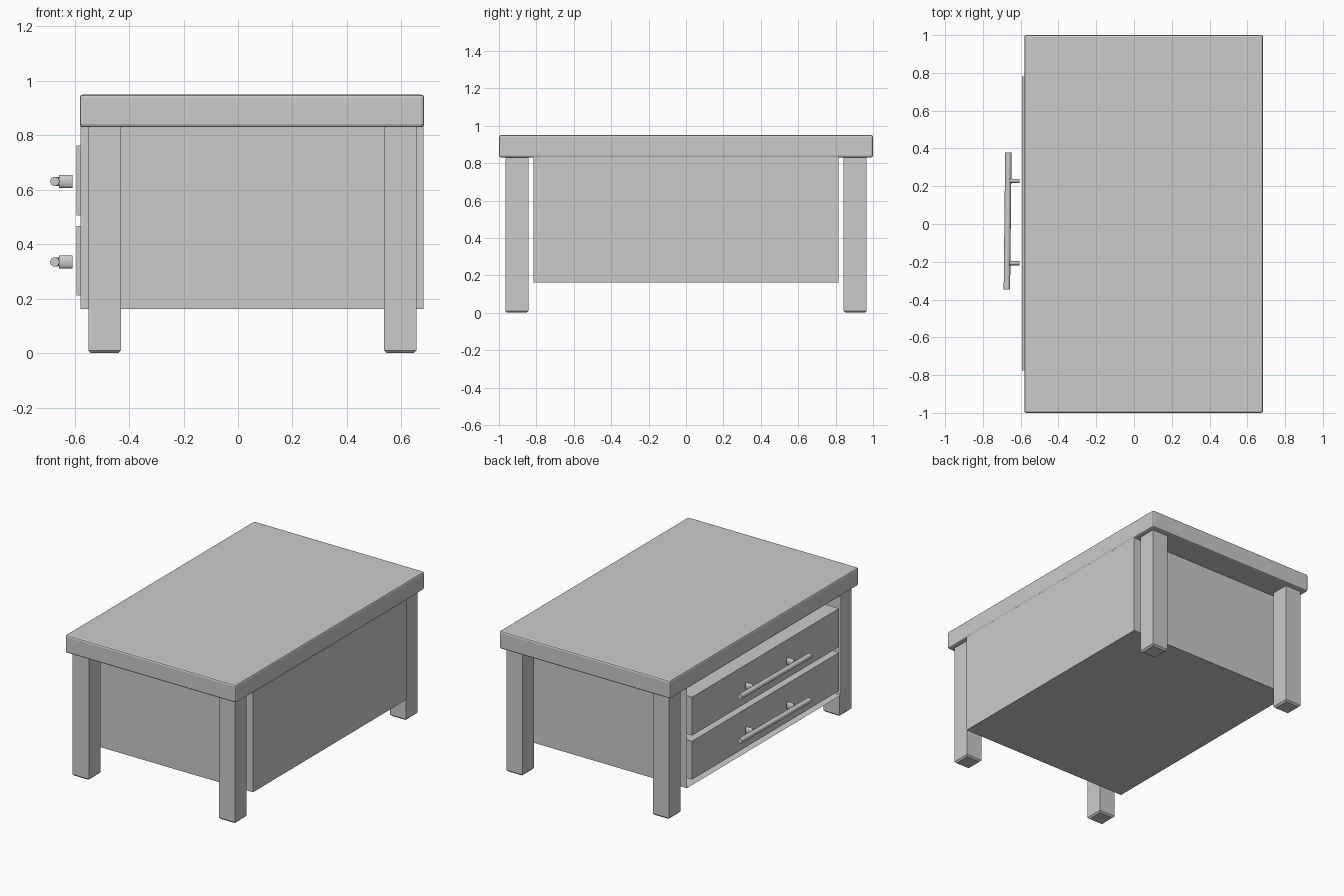
import bpy, bmesh
from math import radians, atan2
from mathutils import Matrix, Vector

if "Cube" in bpy.data.objects:
    bpy.data.objects.remove(bpy.data.objects["Cube"])


def finish(name, bm):
    bmesh.ops.recalc_face_normals(bm, faces=bm.faces)
    me = bpy.data.meshes.new(name)
    bm.to_mesh(me)
    bm.free()
    ob = bpy.data.objects.new(name, me)
    bpy.context.collection.objects.link(ob)
    return ob


def box_bm(lo, hi):
    lo, hi = Vector(lo), Vector(hi)
    bm = bmesh.new()
    size = hi - lo
    bmesh.ops.create_cube(bm, size=1, matrix=Matrix.Translation((lo + hi) / 2)
                          @ Matrix.Diagonal((*size, 1)))
    return bm


def rod(name, a, b, radius, sides, squash=1.0):
    """Cylinder from a to b; squash narrows it along y (for rods along x)."""
    a, b = Vector(a), Vector(b)
    d = b - a
    rot = d.to_track_quat('Z', 'Y').to_matrix().to_4x4()
    bm = bmesh.new()
    bmesh.ops.create_cone(bm, cap_ends=True, segments=sides, radius1=radius,
                          radius2=radius, depth=d.length, matrix=rot)
    bmesh.ops.scale(bm, vec=(1, squash, 1), verts=bm.verts)
    bmesh.ops.translate(bm, vec=(a + b) / 2, verts=bm.verts)
    for f in bm.faces:
        f.smooth = len(f.verts) == 4
    for e in bm.edges:
        e.smooth = all(len(f.verts) == 4 for f in e.link_faces)
    return finish(name, bm)


# Table top with eased edges
top = finish("table_top", box_bm((-0.581, -1, 0.83), (0.684, 1, 0.95)))
bev = top.modifiers.new("bevel", 'BEVEL')
bev.width = 0.011
bev.segments = 2

# Cabinet body with a recessed opening on the drawer side
bm = box_bm((-0.578, -0.815, 0.162), (0.682, 0.815, 0.832))
front = min(bm.faces, key=lambda f: f.calc_center_median().x)
bmesh.ops.inset_region(bm, faces=[front], thickness=0.028)
bmesh.ops.translate(bm, vec=(0.12, 0, 0), verts=front.verts)
finish("cabinet_body", bm)

# Four legs with chamfered feet
for xn, x0, x1 in (("front", -0.55, -0.43), ("rear", 0.537, 0.655)):
    for yn, y0, y1 in (("right", -0.966, -0.843), ("left", 0.843, 0.966)):
        bm = box_bm((x0, y0, 0), (x1, y1, 0.84))
        foot = [e for e in bm.edges if all(v.co.z < 0.01 for v in e.verts)]
        bmesh.ops.bevel(bm, geom=foot, offset=0.01, segments=1,
                        affect='EDGES', profile=0.5)
        finish(f"{xn}_{yn}_leg", bm)

# Two drawers, each with a slightly skewed bar handle on two posts
for n, z0, z1, zh in (("upper", 0.506, 0.763, 0.631), ("lower", 0.211, 0.468, 0.335)):
    finish(f"{n}_drawer", box_bm((-0.593, -0.775, z0), (-0.46, 0.782, z1)))
    rod(f"{n}_handle_bar", (-0.673, -0.347, zh), (-0.665, 0.379, zh), 0.017, 16)
    for side, y in (("left", 0.228), ("right", -0.208)):
        rod(f"{n}_{side}_handle_post", (-0.658, y, zh), (-0.607, y, zh),
            0.024, 16, squash=0.48)
